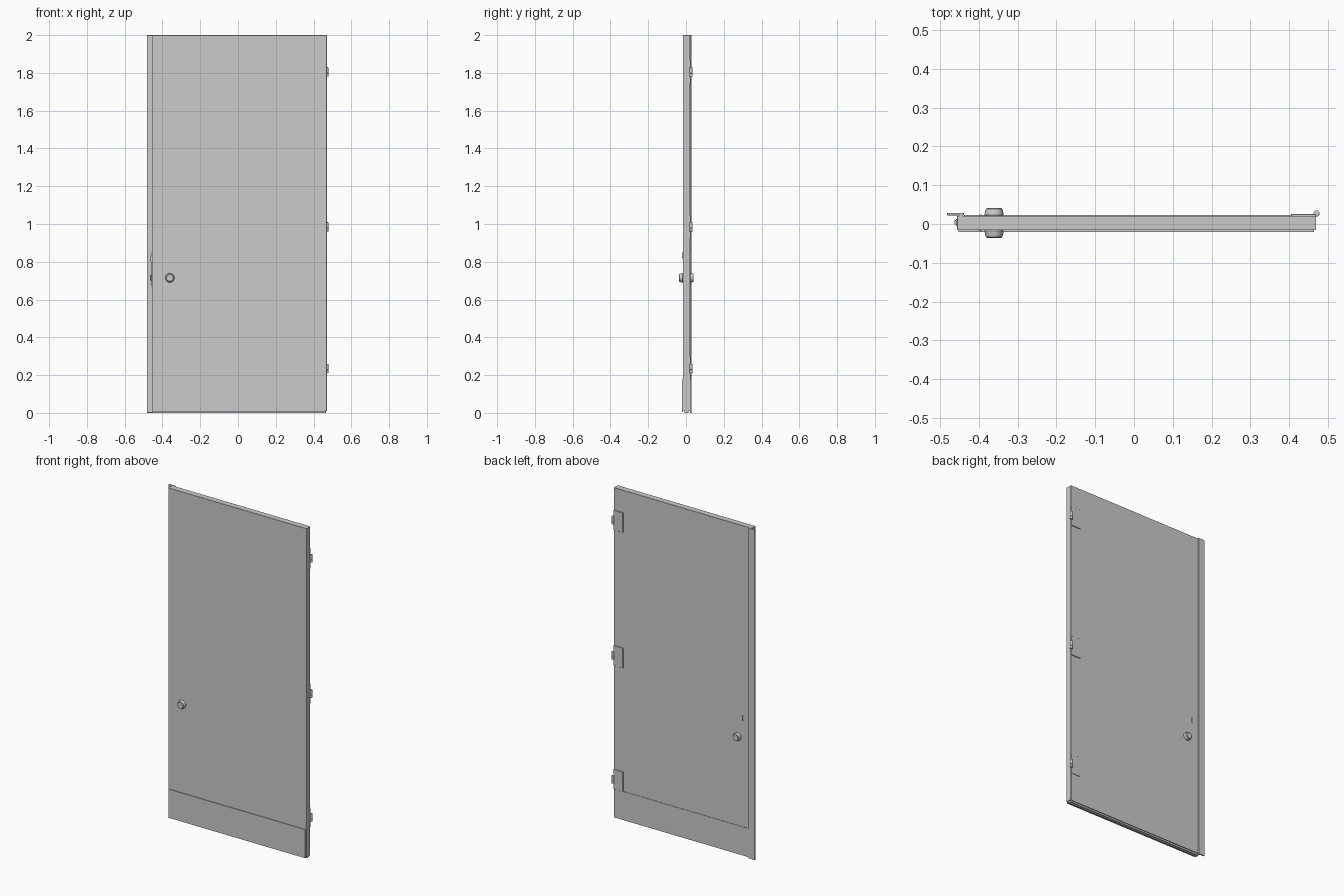
import bpy, bmesh, math

if "Cube" in bpy.data.objects:
    bpy.data.objects.remove(bpy.data.objects["Cube"])


def finish(name, bm, smooth=False):
    bmesh.ops.recalc_face_normals(bm, faces=bm.faces)
    me = bpy.data.meshes.new(name)
    bm.to_mesh(me)
    bm.free()
    ob = bpy.data.objects.new(name, me)
    bpy.context.collection.objects.link(ob)
    if smooth:
        bpy.ops.object.select_all(action='DESELECT')
        ob.select_set(True)
        bpy.context.view_layer.objects.active = ob
        bpy.ops.object.shade_smooth_by_angle(angle=math.radians(35))
    return ob


def box(name, x0, x1, y0, y1, z0, z1, bevel=0.0):
    bm = bmesh.new()
    bmesh.ops.create_cube(bm, size=1)
    for v in bm.verts:
        v.co = ((x0 + x1) / 2 + v.co.x * (x1 - x0),
                (y0 + y1) / 2 + v.co.y * (y1 - y0),
                (z0 + z1) / 2 + v.co.z * (z1 - z0))
    ob = finish(name, bm)
    if bevel:
        m = ob.modifiers.new("bevel", 'BEVEL')
        m.width = bevel
        m.segments = 1
    return ob


def lathe(name, profile, center, axis, segs=16):
    # profile = (radius, distance along axis); axis is 'y', '-y' or 'z'
    bm = bmesh.new()
    rings = []
    for r, d in profile:
        ring = []
        for i in range(segs):
            a = 2 * math.pi * i / segs
            u, w = r * math.cos(a), r * math.sin(a)
            off = (u, w, d) if axis == 'z' else (u, d if axis == 'y' else -d, w)
            ring.append(bm.verts.new([c + o for c, o in zip(center, off)]))
        rings.append(ring)
    for a, b in zip(rings, rings[1:]):
        for i in range(segs):
            j = (i + 1) % segs
            bm.faces.new((a[i], a[j], b[j], b[i]))
    bm.faces.new(rings[0])
    bm.faces.new(rings[-1])
    return finish(name, bm, True)


FRONT, BACK = -0.016, 0.021
LEFT, RIGHT = -0.456, 0.47

# Door slab, bottom sweep and overlapping edge strip
box("door_slab", LEFT, RIGHT, FRONT, BACK, 0.01, 2.0, 0.001)
box("bottom_sweep", LEFT + 0.004, RIGHT - 0.004, -0.007, 0.012, 0.0, 0.012)
box("edge_strip", -0.482, -0.439, 0.022, 0.029, 0.0, 2.0, 0.001)
box("edge_strip_mount", -0.452, -0.441, BACK - 0.001, 0.023, 0.0, 2.0)

# Kick plates
box("kick_plate_front", LEFT + 0.003, RIGHT - 0.006, -0.02, FRONT + 0.001, 0.004, 0.177)
box("kick_plate_back", -0.439, RIGHT - 0.003, BACK - 0.001, 0.0235, 0.004, 0.177)

# Hinges: leaf, knuckle barrel and pin caps
for i, z in enumerate((1.805, 0.985, 0.235)):
    box(f"hinge_leaf_{i}", 0.405, RIGHT, BACK - 0.001, 0.026, z - 0.06, z + 0.06, 0.001)
    lathe(f"hinge_knuckle_{i}",
          [(0.004, -0.025), (0.008, -0.023), (0.008, -0.008), (0.007, -0.007),
           (0.008, -0.006), (0.008, 0.023), (0.004, 0.025)],
          (0.471, 0.027, z), 'z', 12)

# Knobs and thumb turns on both faces
for side, y, axis, s in (("front", FRONT, '-y', -1), ("back", BACK, 'y', 1)):
    lathe(f"knob_{side}",
          [(0.022, -0.002), (0.0245, 0.002), (0.0235, 0.010), (0.021, 0.018),
           (0.018, 0.020), (0.013, 0.019)], (-0.361, y, 0.715), axis)
    box(f"thumb_turn_{side}", -0.397, -0.393, min(y, y + s * 0.004), max(y, y + s * 0.004),
        0.818, 0.85)
    box(f"thumb_turn_base_{side}", -0.401, -0.393, min(y, y + s * 0.002),
        max(y, y + s * 0.002), 0.838, 0.846)

# Lock face plate with latch and bolt in the door edge
box("lock_face_plate", -0.459, LEFT + 0.001, -0.005, 0.013, 0.67, 0.85)
box("latch", -0.463, -0.458, -0.002, 0.01, 0.70, 0.73, 0.002)
box("lock_bolt", -0.463, -0.458, -0.001, 0.009, 0.80, 0.83)
